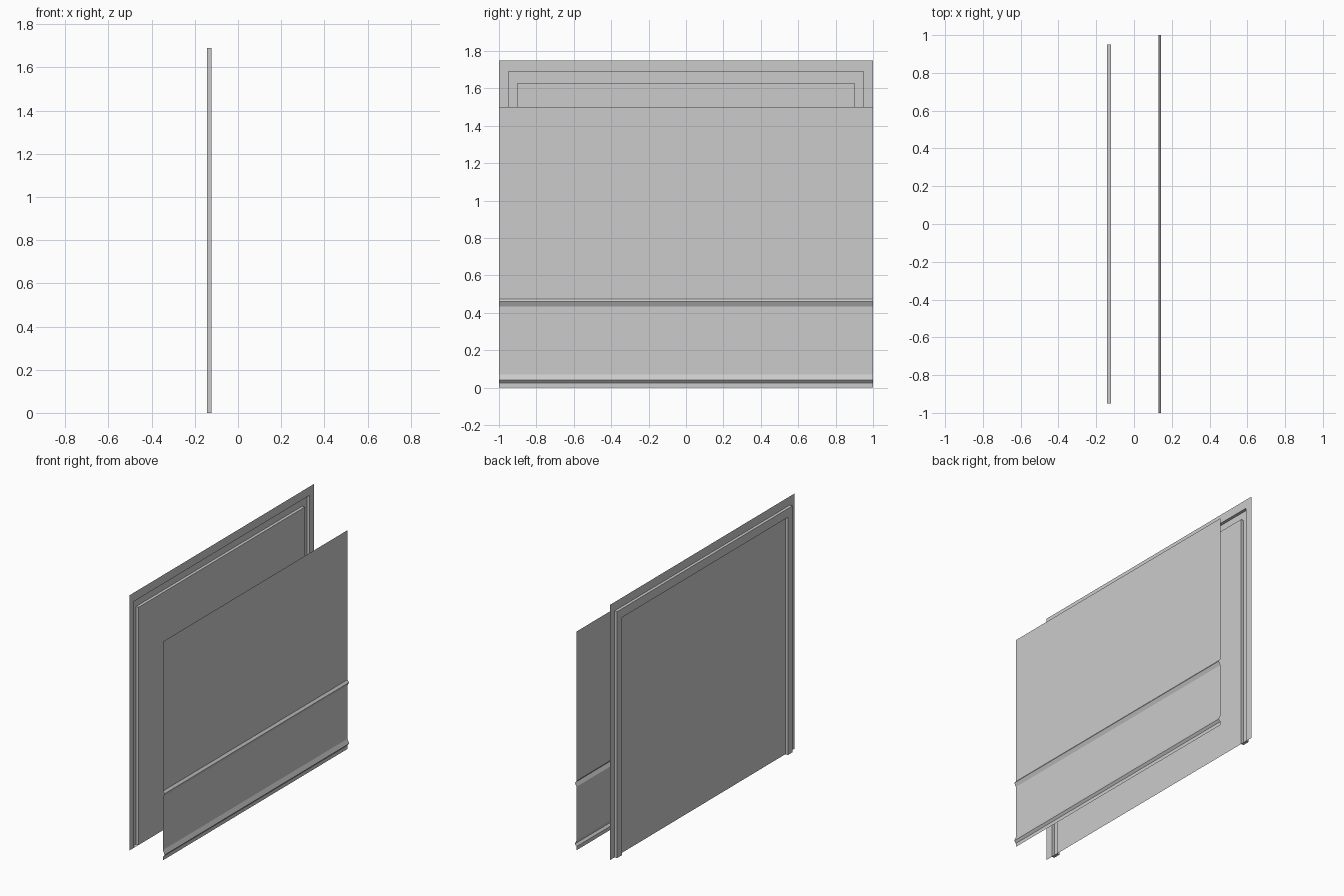
import bpy, bmesh

if "Cube" in bpy.data.objects:
    bpy.data.objects.remove(bpy.data.objects["Cube"])

def make_object(name, bm):
    bmesh.ops.remove_doubles(bm, verts=bm.verts, dist=1e-5)
    mesh = bpy.data.meshes.new(name)
    bm.to_mesh(mesh)
    bm.free()
    obj = bpy.data.objects.new(name, mesh)
    bpy.context.collection.objects.link(obj)
    return obj

def arch(bm, half_width, top, x):
    """Open-bottomed rectangular outline."""
    w = half_width
    return [bm.verts.new((x, y, z)) for y, z in ((-w, 0), (-w, top), (w, top), (w, 0))]

# Front sheet: thin side profile (x, z) extruded across y, with two pressed ridges
profile = [(0.13, 1.5), (0.13, 0.475), (0.143, 0.46), (0.13, 0.435),
           (0.13, 0.07), (0.143, 0.04), (0.13, 0.025), (0.13, 0)]
bm = bmesh.new()
left = [bm.verts.new((x, -1, z)) for x, z in profile]
right = [bm.verts.new((x, 1, z)) for x, z in profile]
for i in range(len(profile) - 1):
    bm.faces.new((left[i], left[i + 1], right[i + 1], right[i]))
make_object("front_panel", bm)

# Back sheet: flange, embossed arch channel and inner panel as nested outlines
near, far = -0.123, -0.143
rings = [(1, 1.75, near), (0.95, 1.69, near), (0.95, 1.69, far),
         (0.90, 1.63, far), (0.90, 1.63, near)]
bm = bmesh.new()
loops = [arch(bm, *r) for r in rings]
for a, b in zip(loops, loops[1:]):
    for i in range(3):
        bm.faces.new((a[i], a[i + 1], b[i + 1], b[i]))
bm.faces.new(loops[-1])
# Closed feet of the channel
for i in (0, 3):
    bm.faces.new([loops[k][i] for k in (1, 2, 3, 4)])
bmesh.ops.recalc_face_normals(bm, faces=bm.faces)
make_object("back_panel", bm)
